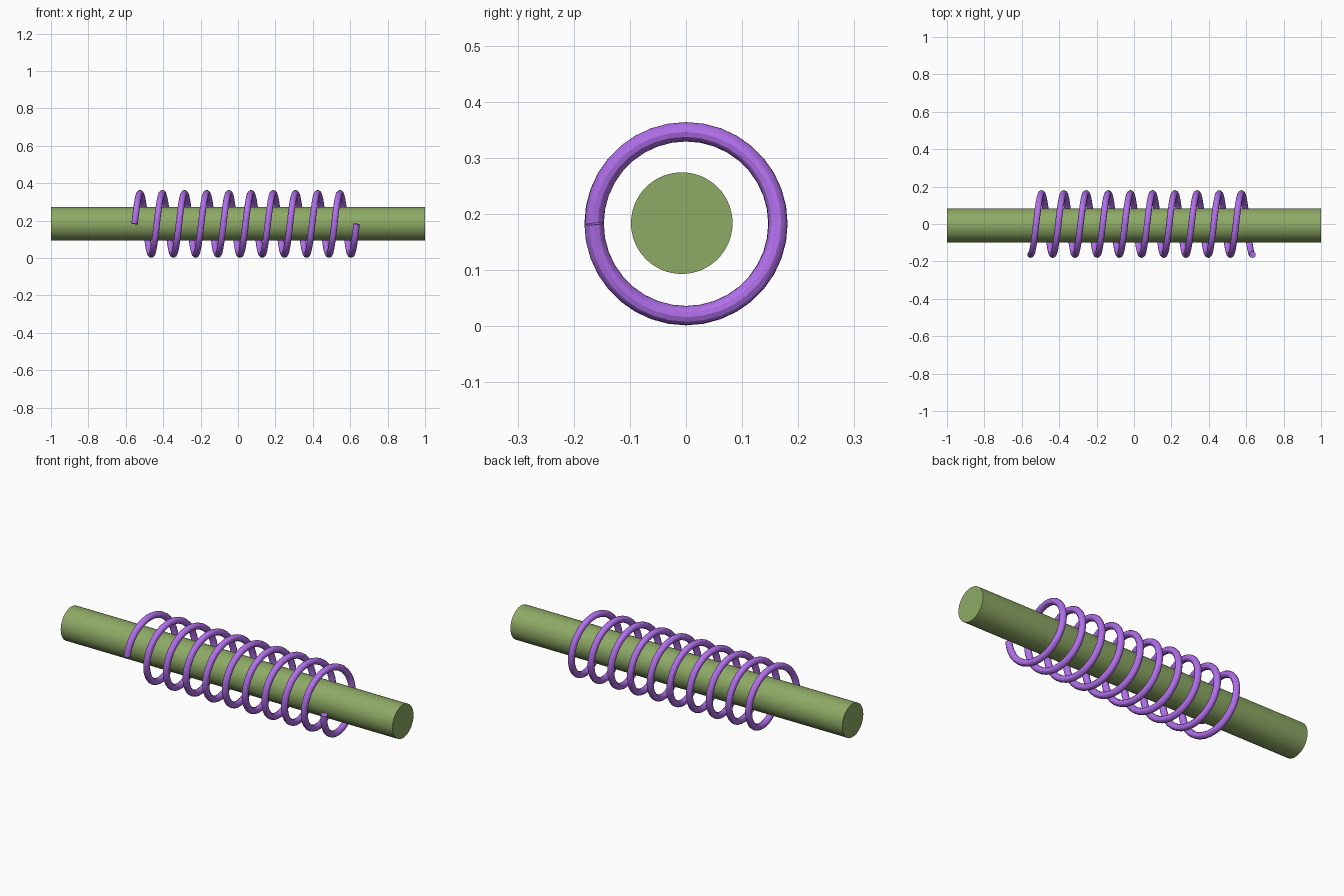
import bpy
import math

if "Cube" in bpy.data.objects:
    bpy.data.objects.remove(bpy.data.objects["Cube"])


def colour(obj, name, rgba):
    mat = bpy.data.materials.new(name)
    mat.diffuse_color = rgba
    mat.use_nodes = True
    mat.node_tree.nodes["Principled BSDF"].inputs["Base Color"].default_value = mat.diffuse_color
    obj.data.materials.append(mat)


AXIS_Z = 0.1825

# Straight rod along x
bpy.ops.mesh.primitive_cylinder_add(vertices=64, radius=0.0905, depth=2,
                                    location=(0, -0.0075, AXIS_Z + 0.001),
                                    rotation=(0, math.pi / 2, 0))
rod = bpy.context.object
rod.name = "rod"
bpy.ops.object.shade_smooth_by_angle()
colour(rod, "green", (0.27, 0.40, 0.13, 1))

# Spring wire: ten turns, starting and ending at the front of the rod
START, PITCH, TURNS, STEPS = -0.553, 0.1187, 10, 36
RADIUS, WIRE = 0.1638, 0.0173
curve = bpy.data.curves.new("spring", 'CURVE')
curve.dimensions = '3D'
curve.bevel_depth = WIRE
curve.bevel_resolution = 4
curve.use_fill_caps = True
spline = curve.splines.new('POLY')
spline.points.add(TURNS * STEPS)
for i, p in enumerate(spline.points):
    a = 2 * math.pi * i / STEPS
    p.co = (START + PITCH * i / STEPS,
            -RADIUS * math.cos(a), AXIS_Z + RADIUS * math.sin(a), 1)
spring = bpy.data.objects.new("spring", curve)
bpy.context.collection.objects.link(spring)
colour(spring, "purple", (0.44, 0.16, 0.83, 1))

# Turn the wire into a mesh with crisp end caps
bpy.ops.object.select_all(action='DESELECT')
spring.select_set(True)
bpy.context.view_layer.objects.active = spring
bpy.ops.object.convert(target='MESH')
bpy.ops.object.shade_smooth_by_angle()
